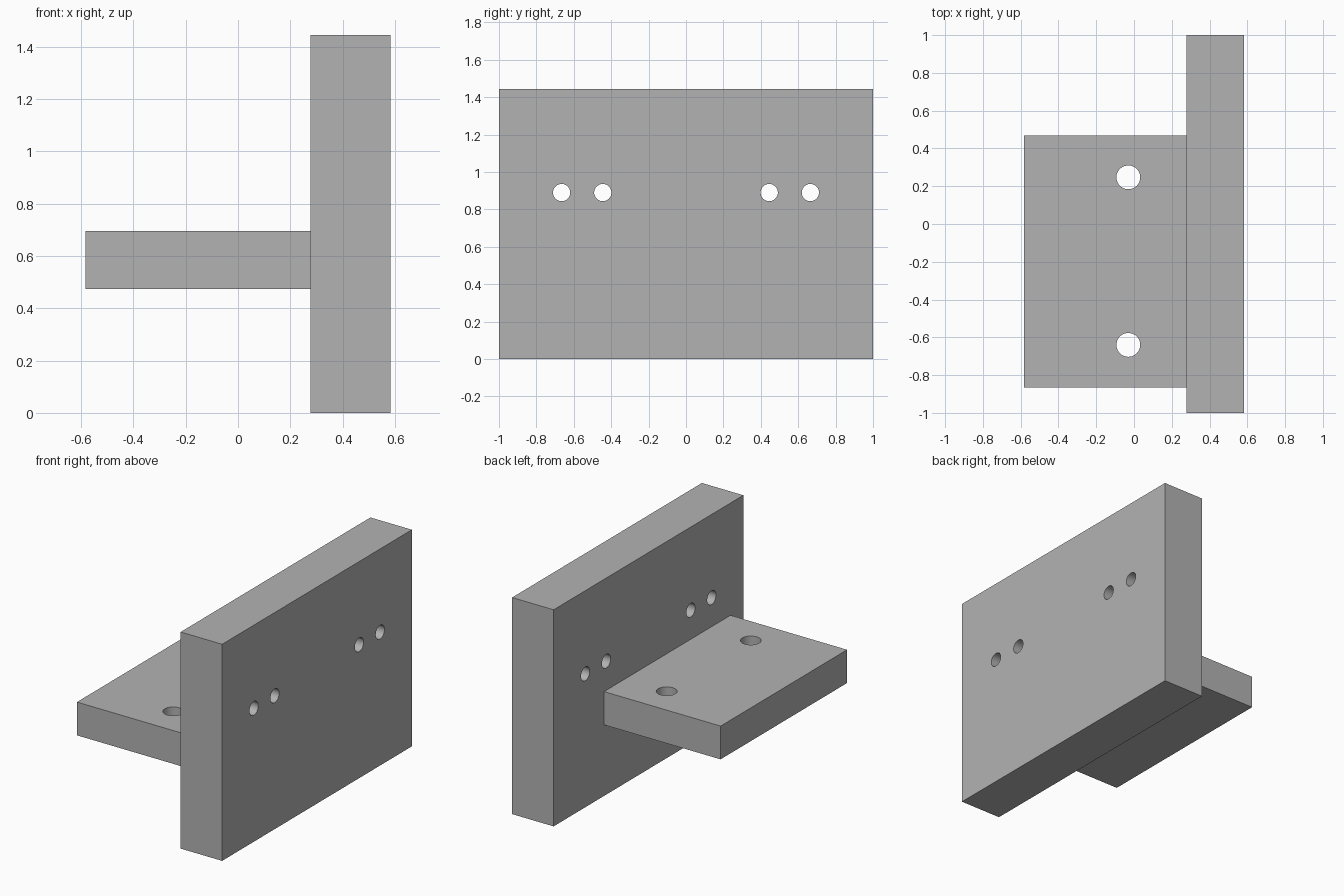
import bpy
from mathutils import Matrix, Vector

default = bpy.data.objects.get("Cube")
if default:
    bpy.data.objects.remove(default, do_unlink=True)

# One plain grey for the whole bracket
grey = bpy.data.materials.new("grey")
grey.use_nodes = True
colour = (0.45, 0.45, 0.45, 1)
grey.diffuse_color = colour
grey.node_tree.nodes["Principled BSDF"].inputs["Base Color"].default_value = colour


def block(name, low, high):
    """Box between two opposite corners."""
    low, high = Vector(low), Vector(high)
    bpy.ops.mesh.primitive_cube_add(size=1)
    obj = bpy.context.object
    obj.name = name
    obj.data.transform(Matrix.Translation((low + high) / 2) @ Matrix.Diagonal(high - low).to_4x4())
    obj.data.materials.append(grey)
    return obj


def drill(obj, centre, radius, axis):
    """Cut a round through hole along the given axis."""
    turn = Vector(axis).to_track_quat("Z", "Y").to_euler()
    bpy.ops.mesh.primitive_cylinder_add(vertices=48, radius=radius, depth=0.6,
                                        location=centre, rotation=turn)
    cutter = bpy.context.object
    cutter.name = "hole_cutter"
    cutter.data.materials.append(grey)
    cutter.hide_render = True
    cut = obj.modifiers.new("hole", "BOOLEAN")
    cut.operation = "DIFFERENCE"
    cut.solver = "EXACT"
    cut.object = cutter
    bpy.context.view_layer.objects.active = obj
    bpy.ops.object.modifier_apply(modifier=cut.name)
    bpy.data.objects.remove(cutter, do_unlink=True)


# Upright plate with two pairs of small holes
plate = block("upright_plate", (0.277, -1, 0), (0.583, 1, 1.445))
for side in (-1, 1):
    for y in (0.445, 0.665):
        drill(plate, (0.43, side * y, 0.89), 0.046, (1, 0, 0))

# Off-centre shelf with two larger holes
shelf = block("shelf", (-0.583, -0.865, 0.474), (0.277, 0.468, 0.696))
for y in (-0.64, 0.247):
    drill(shelf, (-0.03, y, 0.585), 0.063, (0, 0, 1))

# Smooth hole walls, sharp block edges
for obj in (plate, shelf):
    bpy.ops.object.select_all(action="DESELECT")
    obj.select_set(True)
    bpy.context.view_layer.objects.active = obj
    bpy.ops.object.shade_smooth_by_angle()
